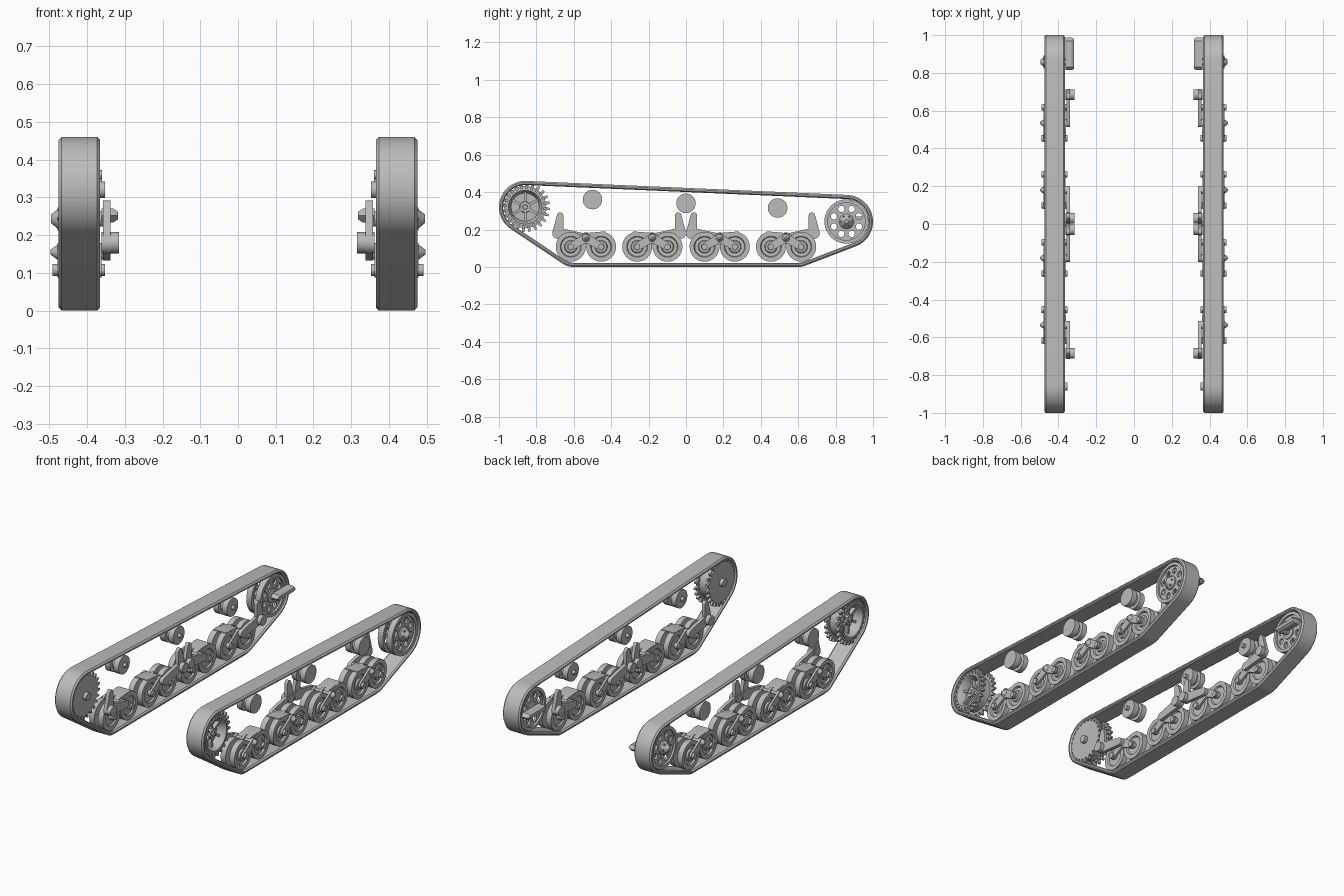
import bpy
import bmesh
from math import acos, atan2, cos, hypot, pi, sin, tau

if "Cube" in bpy.data.objects:
    bpy.data.objects.remove(bpy.data.objects["Cube"])

grey = bpy.data.materials.new("plain grey")
grey.use_nodes = True
grey.diffuse_color = (0.5, 0.5, 0.5, 1)
grey.node_tree.nodes["Principled BSDF"].inputs["Base Color"].default_value = grey.diffuse_color
parts = []


# Path around a set of pulleys (y, z, radius), listed counter-clockwise
def hull(pulleys, steps=16):
    n = len(pulleys)
    out = []
    for i in range(n):
        (y0, z0, r0), (y1, z1, r1) = pulleys[i], pulleys[(i + 1) % n]
        a = atan2(z1 - z0, y1 - y0)
        out.append(a - acos((r0 - r1) / hypot(y1 - y0, z1 - z0)))
    path = []
    for i, (y, z, r) in enumerate(pulleys):
        start = out[i - 1]
        turn = (out[i] - start) % tau
        for k in range(steps + 1):
            a = start + turn * k / steps
            path.append((y + r * cos(a), z + r * sin(a), cos(a), sin(a)))
    return path


def ring(y, z, steps=40):
    return [(y, z, cos(tau * k / steps), sin(tau * k / steps)) for k in range(steps)]


# Sweep a profile of (outward offset, x) around a path; open profiles get end caps
def sweep(name, path, profile, closed=False, mirrored=True):
    bm = bmesh.new()
    loops = [[bm.verts.new((x, y + d * ny, z + d * nz)) for y, z, ny, nz in path]
             for d, x in profile]
    n = len(path)
    for i in range(len(loops) if closed else len(loops) - 1):
        a, b = loops[i], loops[(i + 1) % len(loops)]
        for k in range(n):
            m = (k + 1) % n
            bm.faces.new((a[k], a[m], b[m], b[k]))
    if not closed:
        bm.faces.new(loops[0])
        bm.faces.new(loops[-1])
    bmesh.ops.recalc_face_normals(bm, faces=bm.faces)
    mesh = bpy.data.meshes.new(name)
    bm.to_mesh(mesh)
    bm.free()
    mesh.materials.append(grey)
    obj = bpy.data.objects.new(name, mesh)
    bpy.context.collection.objects.link(obj)
    if mirrored:
        parts.append(obj)
    return obj


def cylinder(name, y, z, r, x0, x1, steps=24, mirrored=True):
    return sweep(name, ring(y, z, steps), [(r, x0), (r, x1)], mirrored=mirrored)


def link(name, a, b, x0, x1):
    return sweep(name, hull([a, b], 10), [(0, x0), (0, x1)])


# Track belt with chamfered edges
SPROCKET = (-0.86, 0.32)
IDLER = (0.858, 0.243)
belt = hull([(-0.6, 0.11, 0.11), (0.6, 0.11, 0.11), (*IDLER, 0.142), (*SPROCKET, 0.14)], 20)
sweep("track_belt", belt, [(-0.008, 0.365), (0, 0.373), (0, 0.467), (-0.008, 0.475),
                           (-0.016, 0.475), (-0.022, 0.467), (-0.022, 0.373),
                           (-0.016, 0.365)], closed=True)

# Drive sprocket: two toothed plates, open drum, ribs and hub
TEETH = 24


def gear(name, x0, x1, bore=None):
    path = []
    for k in range(TEETH):
        for part, r in ((0, 0.112), (0.4, 0.112), (0.55, 0.134), (0.85, 0.134)):
            a = tau * (k + part) / TEETH
            path.append((SPROCKET[0] + r * cos(a), SPROCKET[1] + r * sin(a), cos(a), sin(a)))
    if bore:
        inner = [(x0, 0), (x1, 0), (x1, -bore), (x0, -bore)]
        return sweep(name, path, [(d, x) for x, d in inner], closed=True)
    return sweep(name, path, [(0, x0), (0, x1)])


gear("sprocket_inner_teeth", 0.373, 0.388)
gear("sprocket_outer_teeth", 0.445, 0.46, 0.022)
sweep("sprocket_drum", ring(*SPROCKET), [(0.1, 0.385), (0.1, 0.464), (0.09, 0.466),
                                         (0.085, 0.46), (0.075, 0.415), (0.03, 0.415),
                                         (0.028, 0.445), (0.014, 0.445), (0.012, 0.452)])
cylinder("sprocket_axle", *SPROCKET, 0.022, 0.353, 0.4)
for k in range(6):
    a = tau * k / 6 + pi / 6
    tip = (SPROCKET[0] + 0.082 * cos(a), SPROCKET[1] + 0.082 * sin(a), 0.006)
    link("sprocket_rib", (*SPROCKET, 0.008), tip, 0.41, 0.437)

# Idler: two rims with pierced discs, hub, pointed cap and bolts
for x0, x1, face in ((0.375, 0.408, 0.386), (0.432, 0.465, 0.442)):
    sweep("idler_rim", ring(*IDLER), [(0.118, x0), (0.118, x1), (0.1, x1), (0.1, x0)], closed=True)
    disc = cylinder("idler_disc", *IDLER, 0.102, face, face + 0.012, 40)
    for k in range(8):
        a = tau * (k + 0.5) / 8
        cutter = cylinder("hole_cutter", IDLER[0] + 0.072 * cos(a), IDLER[1] + 0.072 * sin(a),
                          0.017, face - 0.1, face + 0.1, 16, mirrored=False)
        cutter.hide_render = True
        mod = disc.modifiers.new("hole", "BOOLEAN")
        mod.operation = "DIFFERENCE"
        mod.solver = "EXACT"
        mod.object = cutter
        bpy.context.view_layer.objects.active = disc
        bpy.ops.object.modifier_apply(modifier=mod.name)
        bpy.data.objects.remove(cutter)
sweep("idler_hub", ring(*IDLER, 24), [(0.02, 0.34), (0.02, 0.375), (0.04, 0.38), (0.04, 0.462),
                                      (0.032, 0.47), (0.014, 0.492), (0.01, 0.496)])
for k in range(6):
    a = tau * k / 6
    cylinder("idler_bolt", IDLER[0] + 0.03 * cos(a), IDLER[1] + 0.03 * sin(a),
             0.005, 0.46, 0.478, 6)
sweep("idler_arm", hull([(0.832, 0.252, 0.018), (0.97, 0.252, 0.018)], 2),
      [(0, 0.362), (0, 0.33), (-0.008, 0.318)])

# Return rollers with a central groove
for y, z in ((-0.5, 0.36), (0, 0.34), (0.49, 0.315)):
    sweep("return_roller", ring(y, z, 32), [(0.012, 0.36), (0.012, 0.378), (0.052, 0.378),
                                            (0.052, 0.41), (0.034, 0.412), (0.034, 0.43),
                                            (0.052, 0.432), (0.052, 0.465)])

# Road wheel bogies, each with a pair of double wheels and a raised inner arm
WHEEL_Z = 0.108
for centre, side in ((-0.535, -1), (-0.18, 1), (0.18, -1), (0.535, 1)):
    pivot = (centre, 0.155)
    for s in (-1, 1):
        y = centre + s * 0.081
        sweep("road_wheel", ring(y, WHEEL_Z, 32),
              [(0.05, 0.384), (0.055, 0.376), (0.08, 0.376), (0.08, 0.408), (0.045, 0.41),
               (0.045, 0.43), (0.08, 0.432), (0.08, 0.464), (0.056, 0.464), (0.052, 0.454),
               (0.034, 0.454), (0.03, 0.464)])
        cylinder("wheel_axle", y, WHEEL_Z, 0.016, 0.353, 0.491, 16)
        for x0, x1 in ((0.362, 0.374), (0.466, 0.478)):
            link("bogie_link", (y, WHEEL_Z, 0.02), (*pivot, 0.024), x0, x1)
        link("bogie_beam", (y, WHEEL_Z, 0.02), (*pivot, 0.03), 0.412, 0.428)
    sweep("bogie_pivot", ring(*pivot, 16), [(0.02, 0.345), (0.02, 0.478), (0.016, 0.484),
                                            (0.006, 0.497)])
    # Short guard plate over the wheel away from the raised arm
    link("wheel_guard", (centre, 0.172, 0.009), (centre - side * 0.1, 0.186, 0.004), 0.38, 0.46)
    # Suspension arm, upright finger and frame pivot
    elbow = (centre + side * 0.15, 0.18)
    link("suspension_arm", (*elbow, 0.03), (*pivot, 0.022), 0.338, 0.358)
    link("suspension_finger", (*elbow, 0.03), (elbow[0] - side * 0.012, 0.275, 0.017), 0.338, 0.358)
    cylinder("frame_pivot", *elbow, 0.028, 0.315, 0.362)

# Mirror everything to the other track and smooth the round surfaces
bpy.ops.object.select_all(action="DESELECT")
for obj in parts:
    obj.select_set(True)
    mirror = obj.modifiers.new("mirror", "MIRROR")
    mirror.use_axis[0] = True
bpy.context.view_layer.objects.active = parts[0]
bpy.ops.object.shade_smooth_by_angle(angle=pi / 6)
